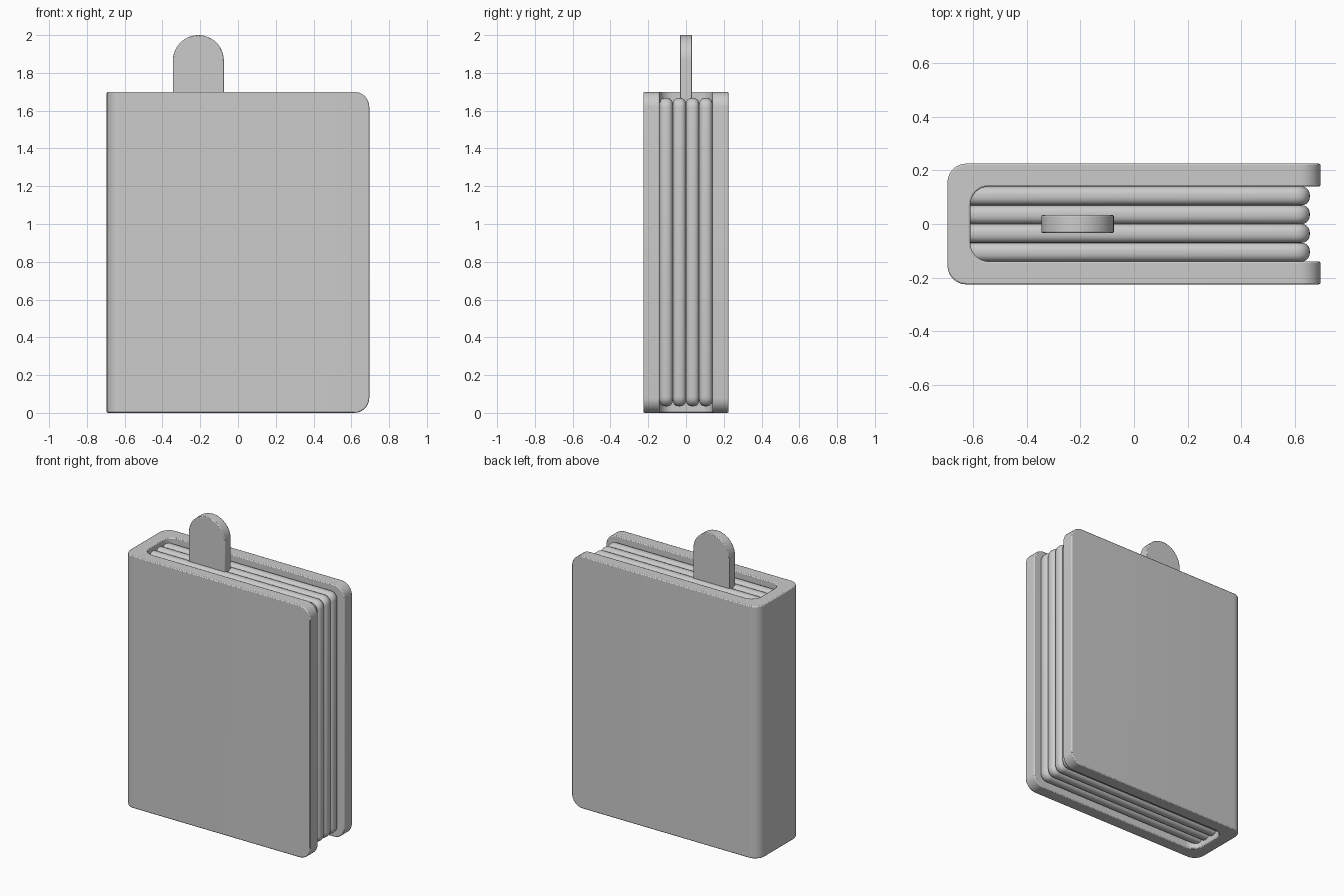
import bpy, bmesh, math

if "Cube" in bpy.data.objects:
    bpy.data.objects.remove(bpy.data.objects["Cube"])

GREY = (0.6, 0.6, 0.6, 1)
grey = bpy.data.materials.new("plain grey")
grey.use_nodes = True
grey.diffuse_color = GREY
grey.node_tree.nodes["Principled BSDF"].inputs["Base Color"].default_value = GREY


def arc(cx, cy, r, start, end, steps=8):
    """Points along an arc, angles in degrees."""
    angles = [math.radians(start + (end - start) * i / steps) for i in range(steps + 1)]
    return [(cx + r * math.cos(a), cy + r * math.sin(a)) for a in angles]


def prism(points, direction):
    """Closed outline swept along a direction."""
    bm = bmesh.new()
    face = bm.faces.new([bm.verts.new(p) for p in points])
    swept = bmesh.ops.extrude_face_region(bm, geom=[face])["geom"]
    bmesh.ops.translate(bm, vec=direction,
                        verts=[v for v in swept if isinstance(v, bmesh.types.BMVert)])
    bmesh.ops.recalc_face_normals(bm, faces=bm.faces)
    return bm


def round_edges(bm, test, radius, segments):
    edges = [e for e in bm.edges if test(*(v.co for v in e.verts))]
    bmesh.ops.bevel(bm, geom=edges, offset=radius, segments=segments,
                    profile=0.5, affect='EDGES')


def finish(bm, name, soft=0):
    mesh = bpy.data.meshes.new(name)
    bm.to_mesh(mesh)
    bm.free()
    obj = bpy.data.objects.new(name, mesh)
    bpy.context.collection.objects.link(obj)
    mesh.materials.append(grey)
    if soft:
        mod = obj.modifiers.new("soft rim", 'BEVEL')
        mod.width, mod.segments = soft, 2
        mod.limit_method, mod.angle_limit = 'ANGLE', math.radians(40)
    bpy.ops.object.select_all(action='DESELECT')
    bpy.context.view_layer.objects.active = obj
    obj.select_set(True)
    bpy.ops.object.shade_smooth_by_angle(angle=math.radians(40))
    return obj


# Cover: U-shaped wrap with rounded spine and rounded fore-edge corners
W, D, H, T, R = 0.695, 0.225, 1.7, 0.085, 0.07
inner = D - T
outline = [(W, D)] + arc(R - W, D - R, R, 90, 180) + arc(R - W, R - D, R, 180, 270)
outline += [(W, -D), (W, -inner)]
outline += arc(T + R - W, R - inner, R, 270, 180) + arc(T + R - W, inner - R, R, 180, 90)
outline += [(W, inner)]
cover = prism([(x, y, 0) for x, y in outline], (0, 0, H))
round_edges(cover, lambda a, b: min(a.x, b.x) > W - 0.001 and abs(a.z - b.z) < 0.001,
            0.08, 8)
finish(cover, "cover", 0.006)

# Pages: four thick bundles with rounded edges
count = 4
thick = 2 * inner / count
x0, x1, z0, z1 = -0.65, 0.655, 0.035, 1.667
for i in range(count):
    y = -inner + i * thick
    page = prism([(x0, y, z0), (x1, y, z0), (x1, y, z1), (x0, y, z1)], (0, thick, 0))
    round_edges(page, lambda a, b: abs(a.y - b.y) > 0.01 and a.x > 0, 0.05, 6)
    round_edges(page, lambda a, b: abs(a.y - b.y) < 0.001 and max(a.x, b.x) > x0 + 0.001,
                0.03, 5)
    finish(page, f"page_bundle_{i + 1}")

# Bookmark: round-topped tab
half, centre = 0.135, -0.21
tab = arc(centre, 2 - half, half, 0, 180, 24)
tab += [(centre - half, 1.5), (centre + half, 1.5)]
finish(prism([(x, -0.033, z) for x, z in tab], (0, 0.066, 0)), "bookmark", 0.005)
